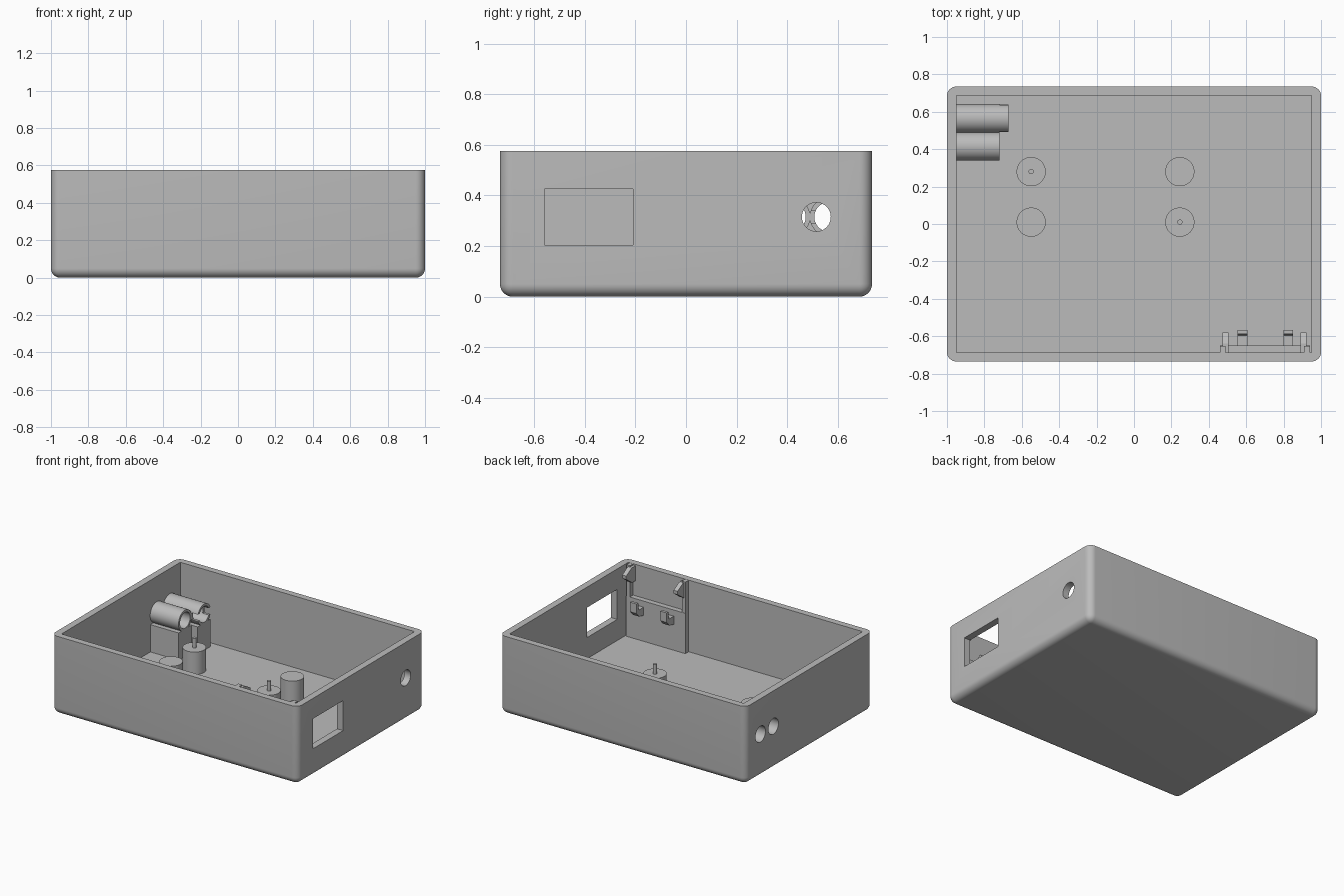
import bpy, bmesh, math
from mathutils import Matrix, Vector

if "Cube" in bpy.data.objects:
    bpy.data.objects.remove(bpy.data.objects["Cube"])

grey = bpy.data.materials.new("plain_grey")
grey.diffuse_color = (0.5, 0.5, 0.5, 1)
grey.use_nodes = True
grey.node_tree.nodes["Principled BSDF"].inputs["Base Color"].default_value = grey.diffuse_color


def finish(name, bm):
    bmesh.ops.recalc_face_normals(bm, faces=bm.faces)
    me = bpy.data.meshes.new(name)
    bm.to_mesh(me)
    bm.free()
    ob = bpy.data.objects.new(name, me)
    bpy.context.collection.objects.link(ob)
    me.materials.append(grey)
    return ob


def smooth(ob):
    bpy.ops.object.select_all(action='DESELECT')
    ob.select_set(True)
    bpy.context.view_layer.objects.active = ob
    bpy.ops.object.shade_smooth_by_angle(angle=math.radians(30))


def box_bm(lo, hi):
    lo, hi = Vector(lo), Vector(hi)
    bm = bmesh.new()
    bmesh.ops.create_cube(bm, size=1, matrix=Matrix.Translation((lo + hi) / 2)
                          @ Matrix.Diagonal((*(hi - lo), 1)))
    return bm


def box(name, lo, hi):
    return finish(name, box_bm(lo, hi))


def cylinder(name, start, length, radius, axis='Z', sides=48):
    bm = bmesh.new()
    m = Matrix.Translation((0, 0, length / 2))
    if axis == 'X':
        m = Matrix.Rotation(math.pi / 2, 4, 'Y') @ m
    bmesh.ops.create_cone(bm, cap_ends=True, segments=sides, radius1=radius, radius2=radius,
                          depth=length, matrix=Matrix.Translation(start) @ m)
    return finish(name, bm)


def extrude_x(name, x0, x1, profile):
    bm = bmesh.new()
    face = bm.faces.new([bm.verts.new((x0, y, z)) for y, z in profile])
    new = bmesh.ops.extrude_face_region(bm, geom=[face])["geom"]
    bmesh.ops.translate(bm, vec=(x1 - x0, 0, 0),
                        verts=[v for v in new if isinstance(v, bmesh.types.BMVert)])
    return finish(name, bm)


def cut(ob, *cutters):
    bpy.context.view_layer.objects.active = ob
    for c in cutters:
        mod = ob.modifiers.new("cut", 'BOOLEAN')
        mod.operation = 'DIFFERENCE'
        mod.solver = 'EXACT'
        mod.object = c
        bpy.ops.object.modifier_apply(modifier=mod.name)
        bpy.data.objects.remove(c)


# Open case with rounded bottom and upright edges
H = 0.575
bm = box_bm((-1, -0.735, 0), (1, 0.735, H))
edges = [e for e in bm.edges if not all(v.co.z > 0.5 for v in e.verts)]
bmesh.ops.bevel(bm, geom=edges, offset=0.05, segments=8, profile=0.5, affect='EDGES')
case = finish("case", bm)
PZ = 0.315
TUBES = [("back", 0.565, -0.67), ("front", 0.415, -0.72)]
cut(case,
    box("cavity", (-0.95, -0.688, 0.05), (0.95, 0.688, 1)),
    box("window_cut", (0.9, -0.56, 0.205), (1.1, -0.21, 0.425)),
    cylinder("side_hole", (0.9, 0.515, PZ), 0.2, 0.057, 'X'),
    *[cylinder("port", (-1.1, y, PZ), 0.2, 0.058, 'X') for _, y, _ in TUBES])
smooth(case)

# Port tubes on support blocks
for label, y, end in TUBES:
    tube = cylinder(label + "_port_tube", (-0.951, y, PZ), end + 0.951, 0.076, 'X')
    cut(tube, cylinder("bore", (-1.1, y, PZ), 0.6, 0.058, 'X'))
    if label == "back":
        # Horizontal slot in the free end
        cut(tube, box("slot", (-0.72, y - 0.2, PZ - 0.025), (-0.6, y + 0.2, PZ + 0.025)))
    smooth(tube)
    box(label + "_tube_support", (-0.951, y - 0.074, 0.049), (end - 0.001, y + 0.074, 0.25))

# Board standoffs, two with locating pins
for x in (-0.55, 0.245):
    for y in (0.28, 0.01):
        smooth(cylinder("standoff", (x, y, 0.049), 0.166, 0.078))
        if (x < 0) == (y > 0.1):
            smooth(cylinder("locating_pin", (x, y, 0.21), 0.075, 0.014, sides=24))

# Board holder on the inside of the front wall
box("holder_ledge", (0.46, -0.689, 0.049), (0.94, -0.65, 0.345))
for x0, x1 in ((0.46, 0.49), (0.91, 0.94)):
    box("holder_rail", (x0, -0.689, 0.34), (x1, -0.651, H - 0.001))

# Lower J hooks
for x in (0.58, 0.825):
    extrude_x("lower_hook", x - 0.026, x + 0.026,
              [(-0.652, 0.24), (-0.60, 0.25), (-0.567, 0.285), (-0.567, 0.355),
               (-0.587, 0.355), (-0.595, 0.30), (-0.652, 0.30)])

# Upper snap clips
for x in (0.49, 0.907):
    extrude_x("upper_clip", x - 0.016, x + 0.016,
              [(-0.689, 0.565), (-0.64, 0.565), (-0.58, 0.53), (-0.58, 0.505),
               (-0.65, 0.455), (-0.689, 0.455)])
